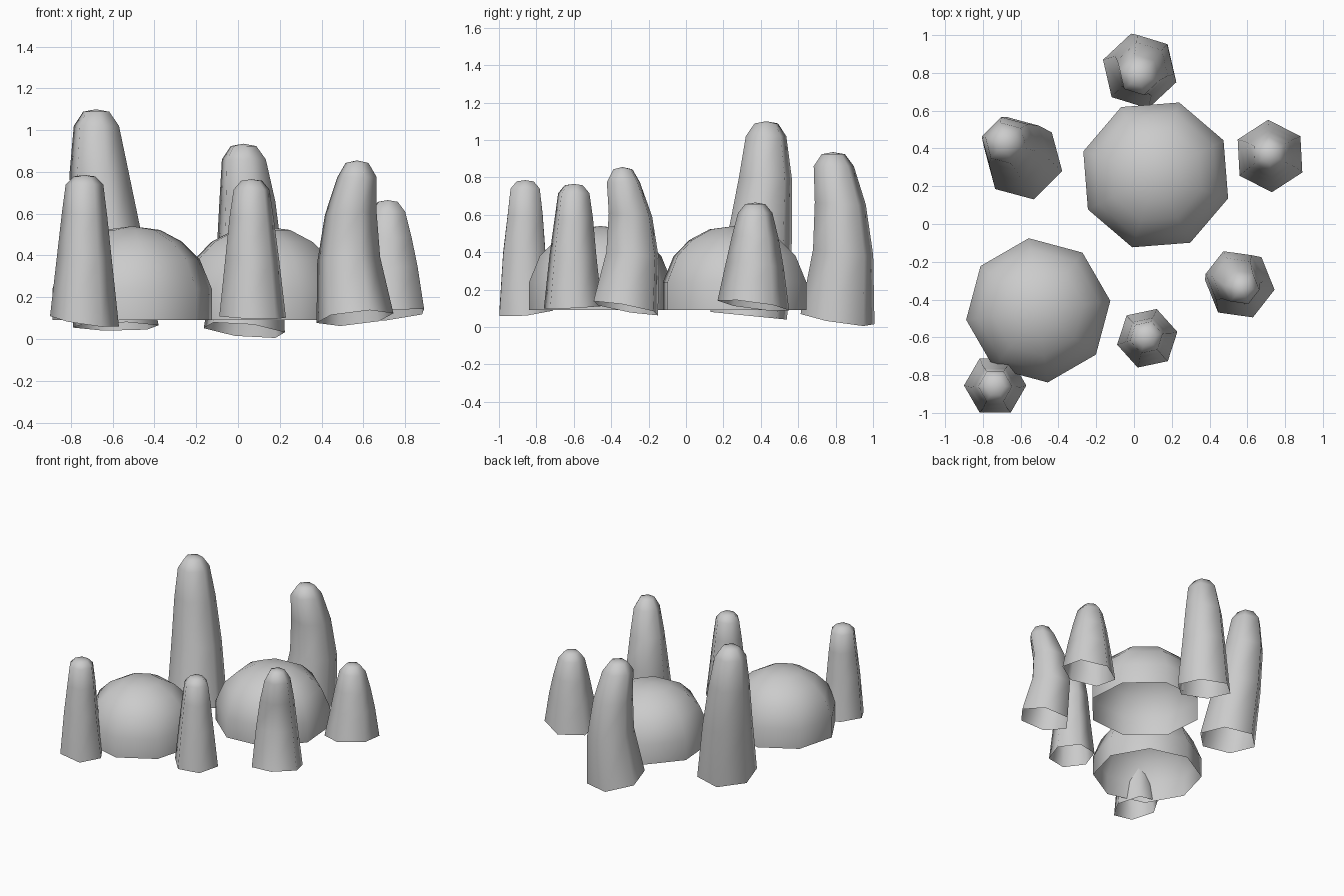
import bpy, bmesh
from math import cos, sin, radians


def loft(name, sides, turn, rings, apex):
    """Skin rings of (x, y, z, radius, slope_x, slope_y); open base, pointed fan on top."""
    bm = bmesh.new()
    loops = []
    for x, y, z, r, sx, sy in rings:
        loop = []
        for i in range(sides):
            a = radians(turn + 360 * i / sides)
            dx, dy = r * cos(a), r * sin(a)
            loop.append(bm.verts.new((x + dx, y + dy, z + sx * dx + sy * dy)))
        loops.append(loop)
    for lo, hi in zip(loops, loops[1:]):
        for i in range(sides):
            j = (i + 1) % sides
            bm.faces.new((lo[i], lo[j], hi[j], hi[i]))
    tip = bm.verts.new(apex)
    for i in range(sides):
        bm.faces.new((loops[-1][i], loops[-1][(i + 1) % sides], tip))
    for f in bm.faces:
        f.smooth = True
    me = bpy.data.meshes.new(name)
    bm.to_mesh(me)
    bm.free()
    ob = bpy.data.objects.new(name, me)
    bpy.context.collection.objects.link(ob)
    return ob


def dome(name, x, y, r, turn):
    profile = [(1, 0.09), (1, 0.24), (0.85, 0.38), (0.63, 0.465), (0.35, 0.522)]
    loft(name, 8, turn, [(x, y, z, r * k, 0, 0) for k, z in profile], (x, y, 0.54))


def stalk(name, turn, slope, path, peak):
    """path: (x, y, z, radius) from the tilted base to the shoulder; rounded cap on top."""
    n = len(path) - 1
    rings = [(*p, slope[0] * (1 - i / n), slope[1] * (1 - i / n)) for i, p in enumerate(path)]
    x, y, z, r = path[-1]
    px, py, pz = peak
    rings.append(((x + px) / 2, (y + py) / 2, z + (pz - z) * 0.85, r * 0.58, 0, 0))
    loft(name, 6, turn, rings, peak)


# Two broad octagonal domes
dome("back_dome", 0.115, 0.26, 0.403, 27)
dome("front_dome", -0.507, -0.457, 0.385, 7.5)

# Six bent hexagonal stalks around them
stalk("front_left_stalk", 0, (-0.15, 0.1),
      [(-0.735, -0.855, 0.085, 0.165), (-0.735, -0.865, 0.40, 0.13),
       (-0.735, -0.86, 0.60, 0.108), (-0.735, -0.86, 0.74, 0.09)], (-0.735, -0.86, 0.785))
stalk("front_middle_stalk", 12, (-0.03, 0.05),
      [(0.07, -0.605, 0.105, 0.163), (0.068, -0.605, 0.38, 0.132),
       (0.065, -0.60, 0.58, 0.108), (0.065, -0.60, 0.715, 0.088)], (0.065, -0.60, 0.765))
stalk("front_right_stalk", -8, (0.1, -0.18),
      [(0.56, -0.322, 0.10, 0.186), (0.53, -0.285, 0.38, 0.152),
       (0.54, -0.297, 0.60, 0.125), (0.57, -0.335, 0.775, 0.095)], (0.57, -0.34, 0.855))
stalk("right_stalk", 33, (0.1, -0.13),
      [(0.72, 0.36, 0.115, 0.192), (0.722, 0.368, 0.33, 0.155),
       (0.72, 0.37, 0.48, 0.125), (0.718, 0.37, 0.61, 0.092)], (0.717, 0.37, 0.665))
stalk("back_stalk", 43, (-0.1, -0.16),
      [(0.03, 0.81, 0.042, 0.203), (0.055, 0.84, 0.40, 0.165),
       (0.045, 0.825, 0.66, 0.14), (0.028, 0.79, 0.86, 0.11)], (0.025, 0.785, 0.935))
stalk("back_left_stalk", 45, (0, -0.1),
      [(-0.585, 0.335, 0.06, 0.212), (-0.63, 0.395, 0.48, 0.178),
       (-0.665, 0.425, 0.80, 0.146), (-0.678, 0.428, 1.02, 0.112)], (-0.68, 0.43, 1.1))
